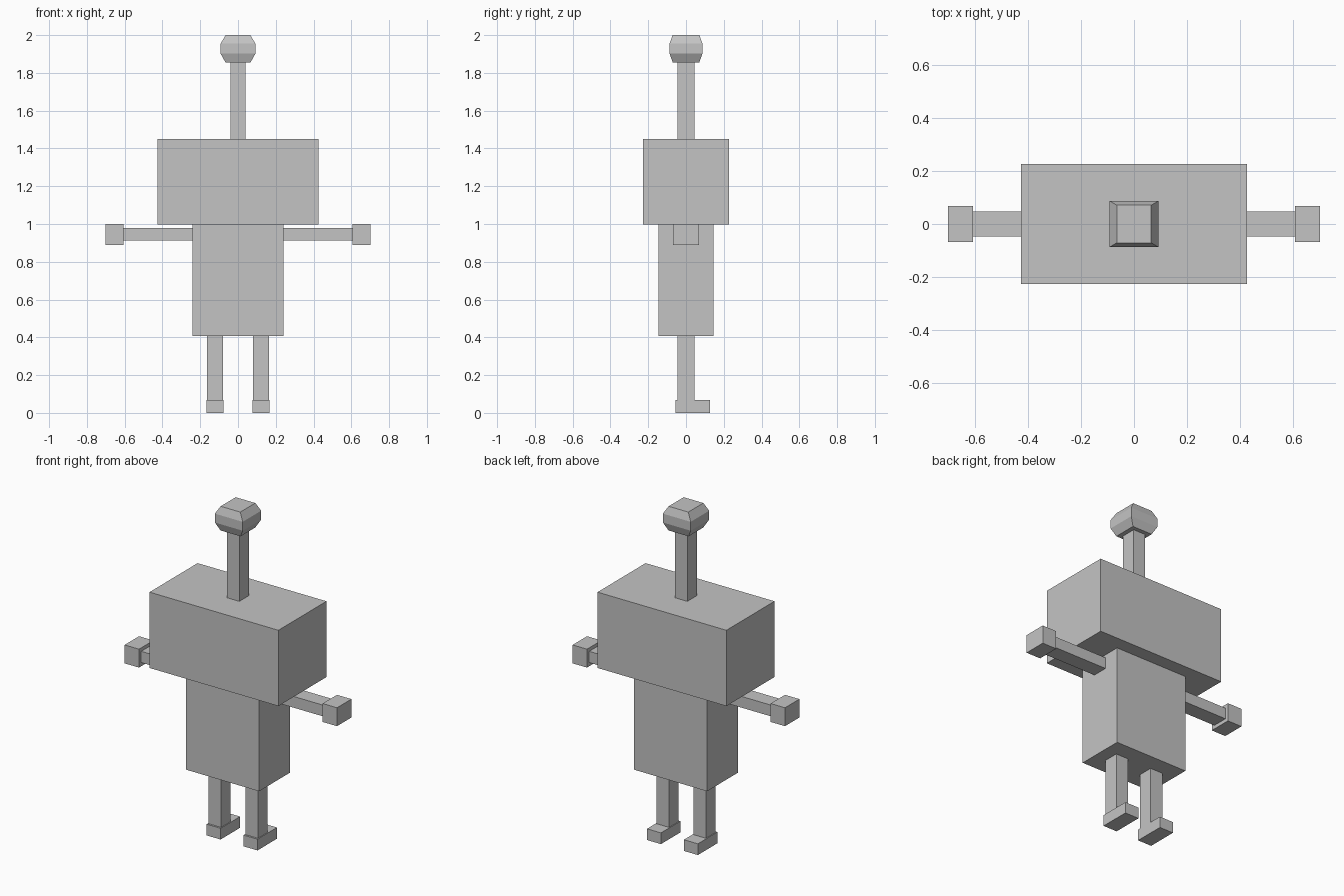
import bpy
import bmesh

cube = bpy.data.objects.get("Cube")
if cube:
    bpy.data.objects.remove(cube, do_unlink=True)

# Single plain grey
grey = bpy.data.materials.new("plain_grey")
colour = (0.55, 0.55, 0.55, 1)
grey.use_nodes = True
grey.diffuse_color = colour
grey.node_tree.nodes["Principled BSDF"].inputs["Base Color"].default_value = colour


def finish(name, bm):
    bmesh.ops.recalc_face_normals(bm, faces=bm.faces)
    mesh = bpy.data.meshes.new(name)
    bm.to_mesh(mesh)
    bm.free()
    mesh.materials.append(grey)
    obj = bpy.data.objects.new(name, mesh)
    bpy.context.collection.objects.link(obj)
    return obj


def stack(name, rings, x=0, y=0):
    """Rectangular cross-sections (half x, half y, z) joined upwards."""
    bm = bmesh.new()
    loops = []
    for hx, hy, z in rings:
        loops.append([bm.verts.new((x + sx * hx, y + sy * hy, z))
                      for sx, sy in ((-1, -1), (1, -1), (1, 1), (-1, 1))])
    for low, high in zip(loops, loops[1:]):
        for i in range(4):
            j = (i + 1) % 4
            bm.faces.new((low[i], low[j], high[j], high[i]))
    bm.faces.new(loops[0][::-1])
    bm.faces.new(loops[-1])
    return finish(name, bm)


def box(name, xs, ys, zs):
    hx, hy = (xs[1] - xs[0]) / 2, (ys[1] - ys[0]) / 2
    return stack(name, [(hx, hy, zs[0]), (hx, hy, zs[1])],
                 sum(xs) / 2, sum(ys) / 2)


# Torso, head and antenna
box("torso", (-0.241, 0.241), (-0.145, 0.145), (0.407, 0.997))
box("head", (-0.426, 0.426), (-0.227, 0.227), (0.997, 1.45))
box("antenna_rod", (-0.04, 0.04), (-0.045, 0.045), (1.45, 1.855))
stack("antenna_knob", [(0.066, 0.07, 1.855), (0.092, 0.087, 1.902),
                       (0.092, 0.087, 1.955), (0.065, 0.071, 2.0)])

# Limbs, mirrored on both sides
for side, s in (("left", 1), ("right", -1)):
    def limb(part, inner, outer, ys, zs):
        box(f"{side}_{part}", sorted((s * inner, s * outer)), ys, zs)

    limb("arm", 0.241, 0.607, (-0.047, 0.047), (0.912, 0.979))
    limb("hand", 0.607, 0.702, (-0.068, 0.068), (0.89, 1.0))
    limb("leg", 0.08, 0.163, (-0.045, 0.045), (0.067, 0.407))
    limb("foot", 0.076, 0.168, (-0.056, 0.128), (0, 0.067))
